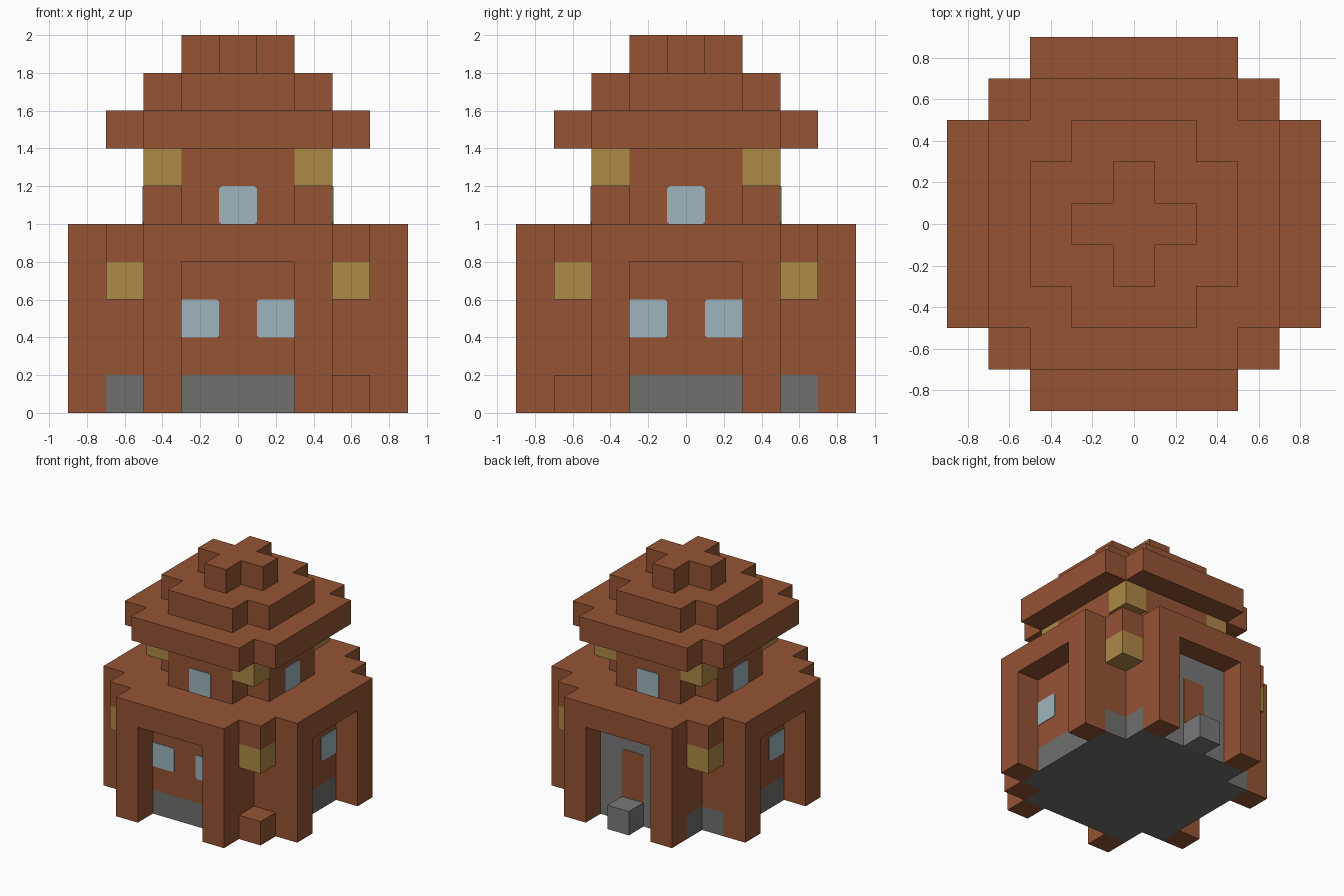
import bpy
import bmesh
from math import pi
from mathutils import Matrix, Vector

cube = bpy.data.objects.get("Cube")
if cube:
    bpy.data.objects.remove(cube, do_unlink=True)


def material(name, r, g, b):
    mat = bpy.data.materials.new(name)
    mat.use_nodes = True
    mat.diffuse_color = (r, g, b, 1)
    mat.node_tree.nodes["Principled BSDF"].inputs["Base Color"].default_value = (r, g, b, 1)
    return mat


BROWN = material("brown clay", 0.301, 0.087, 0.034)
STONE = material("grey stone", 0.162, 0.162, 0.156)
LIGHT_STONE = material("light grey stone", 0.19, 0.19, 0.193)
GOLD = material("lantern gold", 0.423, 0.246, 0.061)
GLASS = material("pale blue glass", 0.337, 0.462, 0.509)
THICK = 0.005


def finish(name, bm, mat):
    bmesh.ops.recalc_face_normals(bm, faces=bm.faces)
    mesh = bpy.data.meshes.new(name)
    bm.to_mesh(mesh)
    bm.free()
    mesh.materials.append(mat)
    obj = bpy.data.objects.new(name, mesh)
    bpy.context.collection.objects.link(obj)
    return obj


def extrude(bm, points, offset):
    """Make a solid by sweeping a flat outline along an offset."""
    face = bm.faces.new([bm.verts.new(p) for p in points])
    result = bmesh.ops.extrude_face_region(bm, geom=[face], use_keep_orig=True)
    moved = [v for v in result["geom"] if isinstance(v, bmesh.types.BMVert)]
    bmesh.ops.translate(bm, verts=moved, vec=Vector(offset))


def stepped_slab(name, corners, z0, z1, mat):
    """Layer with a stepped outline, the same in all four quarters."""
    quarter = []
    for i, (x, y) in enumerate(corners):
        if i:
            quarter.append((x, corners[i - 1][1]))
        quarter.append((x, y))
    outline = []
    for _ in range(4):
        outline += quarter
        quarter = [(-y, x) for x, y in quarter]
    bm = bmesh.new()
    extrude(bm, [(x, y, z0) for x, y in outline], (0, 0, z1 - z0))
    return finish(name, bm, mat)


def blocks(name, centres, z0, z1, mat, half=0.1):
    """Square blocks at the given plan positions, as one object."""
    bm = bmesh.new()
    for x, y in centres:
        square = [(x + sx * half, y + sy * half, z0)
                  for sx, sy in ((-1, -1), (1, -1), (1, 1), (-1, 1))]
        extrude(bm, square, (0, 0, z1 - z0))
    return finish(name, bm, mat)


def plate(name, side, wall, x0, x1, z0, z1, mat, thick=THICK, cut_left=0, cut_right=0):
    """Thin panel on a wall; side counts quarter turns from the front."""
    a, b = cut_left, cut_right
    outline = [(x0 + a, z0), (x1 - b, z0), (x1, z0 + b), (x1, z1 - b),
               (x1 - b, z1), (x0 + a, z1), (x0, z1 - a), (x0, z0 + a)]
    unique = list(dict.fromkeys(outline))
    bm = bmesh.new()
    extrude(bm, [(x, -wall, z) for x, z in unique], (0, -thick, 0))
    bm.transform(Matrix.Rotation(side * pi / 2, 4, "Z"))
    return finish(name, bm, mat)


def corners_at(d):
    return [(sx * d, sy * d) for sx in (-1, 1) for sy in (-1, 1)]


# Lower storey: stone base, walls, paired pillars and the slab above
LOWER = [(0.7, 0.5), (0.5, 0.7)]
stepped_slab("foundation", LOWER, 0, 0.2, STONE)
stepped_slab("lower_walls", LOWER, 0.2, 0.8, BROWN)
pillars = [(sx * x, sy * y) for x, y in ((0.4, 0.8), (0.8, 0.4))
           for sx in (-1, 1) for sy in (-1, 1)]
blocks("pillars", pillars, 0, 0.8, BROWN)
stepped_slab("lower_roof", [(0.9, 0.5), (0.7, 0.7), (0.5, 0.9)], 0.8, 1, BROWN)
blocks("lower_lanterns", corners_at(0.6), 0.6, 0.8, GOLD)
blocks("corner_block", [(0.6, -0.6)], 0, 0.2, BROWN)

# Upper storey
stepped_slab("upper_walls", [(0.5, 0.3), (0.3, 0.5)], 1, 1.4, BROWN)
blocks("upper_lanterns", corners_at(0.4), 1.2, 1.4, GOLD)

# Roof tiers shrinking upwards
for name, big, z in (("eaves", 0.7, 1.4), ("middle_roof", 0.5, 1.6), ("roof_cap", 0.3, 1.8)):
    small = big - 0.2
    stepped_slab(name, [(big, small), (small, big)], z, z + 0.2, BROWN)

# Windows: a pair on the front and both sides, one above on every side
CUT = 0.012
for side, label in enumerate(("front", "left", "back", "right")):
    plate(label + "_upper_window", side, 0.5, -0.1, 0.1, 1, 1.2, GLASS,
          cut_left=CUT, cut_right=CUT)
    if label != "back":
        plate(label + "_window_a", side, 0.7, -0.3, -0.1, 0.4, 0.6, GLASS, cut_right=CUT)
        plate(label + "_window_b", side, 0.7, 0.1, 0.3, 0.4, 0.6, GLASS, cut_left=CUT)

# Back entrance: stone wall, door and step
plate("entrance_wall", 2, 0.7, -0.3, 0.3, 0, 0.8, LIGHT_STONE)
plate("door", 2, 0.7, -0.1, 0.1, 0.2, 0.6, BROWN, thick=0.009, cut_left=CUT, cut_right=CUT)
blocks("door_step", [(0, 0.8)], 0, 0.2, LIGHT_STONE)
